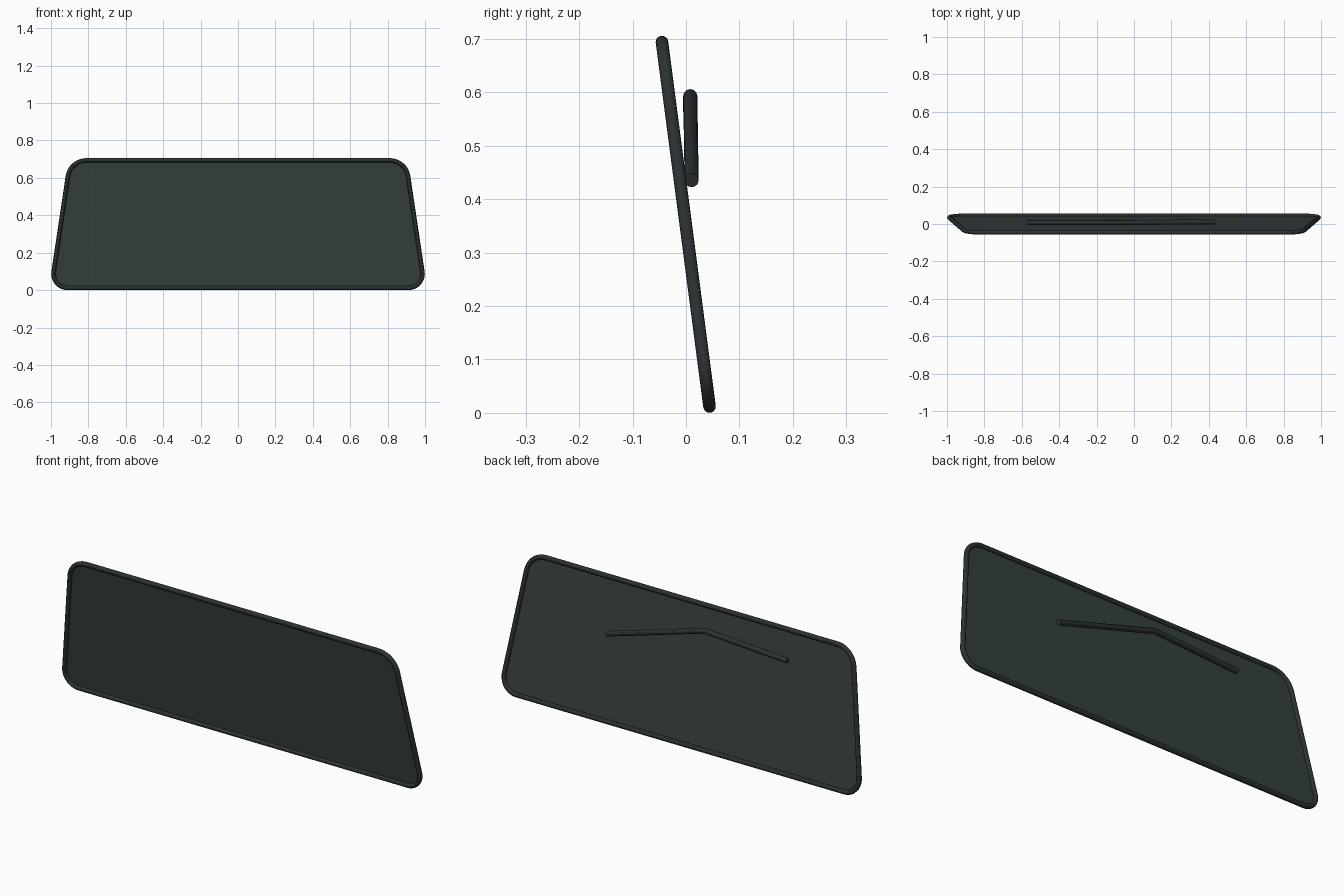
import bpy, bmesh
from math import tan
from mathutils import Vector

if "Cube" in bpy.data.objects:
    bpy.data.objects.remove(bpy.data.objects["Cube"])


def material(name, rgb):
    m = bpy.data.materials.new(name)
    m.diffuse_color = (*rgb, 1)
    m.use_nodes = True
    m.node_tree.nodes["Principled BSDF"].inputs["Base Color"].default_value = m.diffuse_color
    return m


rubber = material("dark_rubber", (0.025, 0.032, 0.034))
glass = material("dark_glass", (0.037, 0.053, 0.050))
TUBE = 0.0118


def rounded(corners, steps=10):
    """Fillet a closed polygon; corners are (x, z, radius)."""
    out = []
    n = len(corners)
    for i, (x, z, r) in enumerate(corners):
        p = Vector((x, z))
        a = (Vector(corners[i - 1][:2]) - p).normalized()
        b = (Vector(corners[(i + 1) % n][:2]) - p).normalized()
        d = r / tan(a.angle(b) / 2)
        mid = p + (a + b).normalized() * (d * d + r * r) ** 0.5
        s, e = p + a * d - mid, p + b * d - mid
        for k in range(steps + 1):
            out.append(mid + s.normalized().slerp(e.normalized(), k / steps) * r)
    return out


def tube(name, pts, radius, cyclic=False):
    cu = bpy.data.curves.new(name, 'CURVE')
    cu.dimensions = '3D'
    cu.bevel_depth = radius
    cu.bevel_resolution = 4
    cu.use_fill_caps = not cyclic
    sp = cu.splines.new('POLY')
    sp.points.add(len(pts) - 1)
    for q, p in zip(sp.points, pts):
        q.co = (*p, 1)
    sp.use_cyclic_u = cyclic
    ob = bpy.data.objects.new(name, cu)
    bpy.context.collection.objects.link(ob)
    bpy.context.view_layer.objects.active = ob
    bpy.ops.object.select_all(action='DESELECT')
    ob.select_set(True)
    bpy.ops.object.convert(target='MESH')
    ob = bpy.context.object
    ob.data.materials.clear()
    ob.data.materials.append(rubber)
    bpy.ops.object.shade_smooth_by_angle()
    return ob


# Raked trapezoid outline, leaning towards -y at the top
Z0, Z1 = TUBE, 0.694
outline = rounded([(-0.999, Z0, 0.075), (0.999, Z0, 0.075),
                   (0.897, Z1, 0.10), (-0.897, Z1, 0.10)])
path = [Vector((p.x, 0.044 - 0.089 * (p.y - Z0) / (Z1 - Z0), p.y)) for p in outline]

# Rubber seal around the edge
tube("windshield_seal", path, TUBE, cyclic=True)

# Glass pane in the middle of the seal
bm = bmesh.new()
bm.faces.new([bm.verts.new(p) for p in path])
me = bpy.data.meshes.new("windshield_glass")
bm.to_mesh(me)
bm.free()
me.materials.append(glass)
bpy.context.collection.objects.link(bpy.data.objects.new("windshield_glass", me))

# Bent wiper rod behind the glass
tube("wiper_rod", [(0.43, 0.0105, 0.435), (-0.11, 0.008, 0.593), (-0.57, 0.0075, 0.565)], 0.0132)
